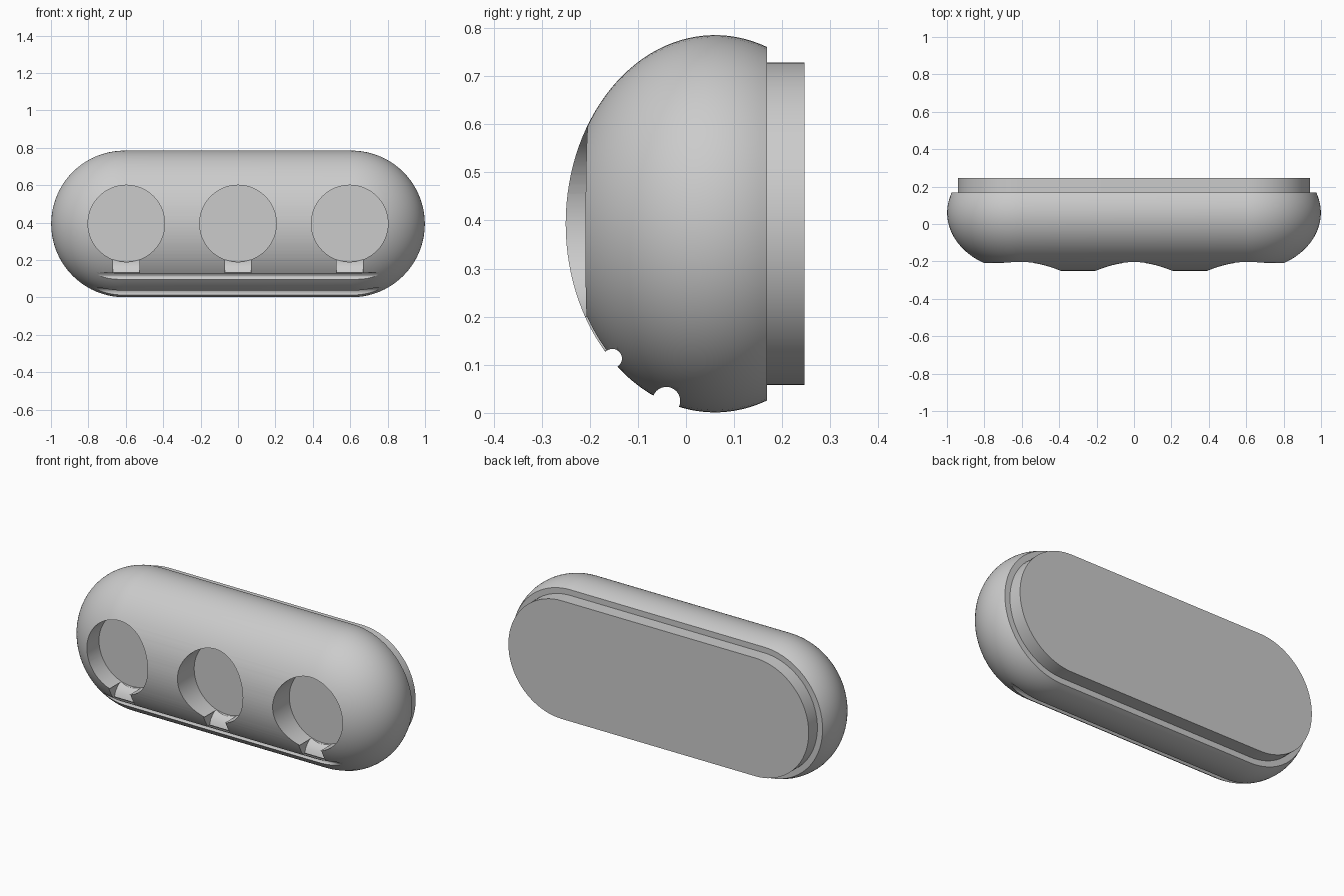
import bpy
import bmesh
from math import sin, cos, pi, asin, radians
from mathutils import Matrix, Vector

if "Cube" in bpy.data.objects:
    bpy.data.objects.remove(bpy.data.objects["Cube"], do_unlink=True)

HALF = 0.607      # half length of the straight middle
MID_Z = 0.393     # height of the long axis
RADIUS = 0.392    # outer end radius
DEPTH = 0.31      # front-to-back radius of the bulge
WIDEST_Y = 0.06
BACK_Y = 0.168
HOLE_X = (-0.597, 0, 0.597)

grey = bpy.data.materials.new("plain grey")
grey.use_nodes = True
colour = (0.6, 0.6, 0.6, 1)
grey.diffuse_color = colour
grey.node_tree.nodes["Principled BSDF"].inputs["Base Color"].default_value = colour


def make_object(name, bm):
    bmesh.ops.remove_doubles(bm, verts=bm.verts, dist=1e-5)
    bmesh.ops.recalc_face_normals(bm, faces=bm.faces)
    mesh = bpy.data.meshes.new(name)
    bm.to_mesh(mesh)
    bm.free()
    mesh.materials.append(grey)
    obj = bpy.data.objects.new(name, mesh)
    bpy.context.collection.objects.link(obj)
    return obj


def stadium(r, y, steps=40):
    """Closed ring with round ends, lying upright at depth y."""
    ring = []
    for side in (1, -1):
        for i in range(steps + 1):
            a = -pi / 2 + pi * i / steps
            ring.append((side * (HALF + r * cos(a)), y, MID_Z + side * r * sin(a)))
    return ring


def loft(name, profile):
    """Skin stadium rings given as (radius, y) pairs and cap the ends."""
    bm = bmesh.new()
    rings = [[bm.verts.new(p) for p in stadium(r, y)] for r, y in profile]
    for a, b in zip(rings, rings[1:]):
        for i in range(len(a)):
            j = (i + 1) % len(a)
            bm.faces.new((a[i], a[j], b[j], b[i]))
    for ring, (r, y) in zip((rings[0], rings[-1]), (profile[0], profile[-1])):
        if r > 0:
            bm.faces.new(ring)
    return make_object(name, bm)


def cylinder(name, centre, r, length, axis, sides=64):
    bm = bmesh.new()
    turn = Vector((0, 0, 1)).rotation_difference(Vector(axis)).to_matrix().to_4x4()
    bmesh.ops.create_cone(bm, cap_ends=True, segments=sides, radius1=r, radius2=r,
                          depth=length, matrix=Matrix.Translation(centre) @ turn)
    return make_object(name, bm)


def prism(name, x, width, outline):
    """Extrude a (y, z) outline sideways."""
    bm = bmesh.new()
    face = bm.faces.new([bm.verts.new((x - width / 2, y, z)) for y, z in outline])
    new = bmesh.ops.extrude_face_region(bm, geom=[face])["geom"]
    bmesh.ops.translate(bm, vec=(width, 0, 0),
                        verts=[v for v in new if isinstance(v, bmesh.types.BMVert)])
    return make_object(name, bm)


def cut(target, cutter):
    cutter.hide_render = True
    mod = target.modifiers.new("cut", "BOOLEAN")
    mod.operation = "DIFFERENCE"
    mod.solver = "EXACT"
    mod.object = cutter
    bpy.context.view_layer.objects.active = target
    bpy.ops.object.modifier_apply(modifier=mod.name)
    bpy.data.objects.remove(cutter, do_unlink=True)


# Domed body, bulging to the front and open-edged at the back
end = asin((BACK_Y - WIDEST_Y) / DEPTH)
steps = 36
angles = [-pi / 2 + (end + pi / 2) * i / steps for i in range(steps + 1)]
profile = [(RADIUS * cos(a), WIDEST_Y + DEPTH * sin(a)) for a in angles]
profile[0] = (0, WIDEST_Y - DEPTH)
body = loft("body", profile)

# Round sockets and the sloped channels below them
for x in HOLE_X:
    cut(body, cylinder("socket_cutter", (x, -0.3, 0.395), 0.205, 0.4, (0, 1, 0)))
    cut(body, prism("channel_cutter", x, 0.14,
                    [(-0.10, 0.2), (-0.125, 0.183), (-0.145, 0.16), (-0.156, 0.13),
                     (-0.27, 0.13), (-0.27, 0.2)]))

# Long wire grooves along the lower front
cut(body, cylinder("upper_groove_cutter", (0, -0.153, 0.113), 0.02, 2.2, (1, 0, 0), 32))
cut(body, cylinder("lower_groove_cutter", (0, -0.041, 0.025), 0.029, 2.2, (1, 0, 0), 32))

# Recessed plate at the back
plate = loft("back_plate", [(0.335, 0.15), (0.335, 0.246)])

for obj in (body, plate):
    bpy.ops.object.select_all(action="DESELECT")
    obj.select_set(True)
    bpy.context.view_layer.objects.active = obj
    bpy.ops.object.shade_smooth_by_angle(angle=radians(30))
